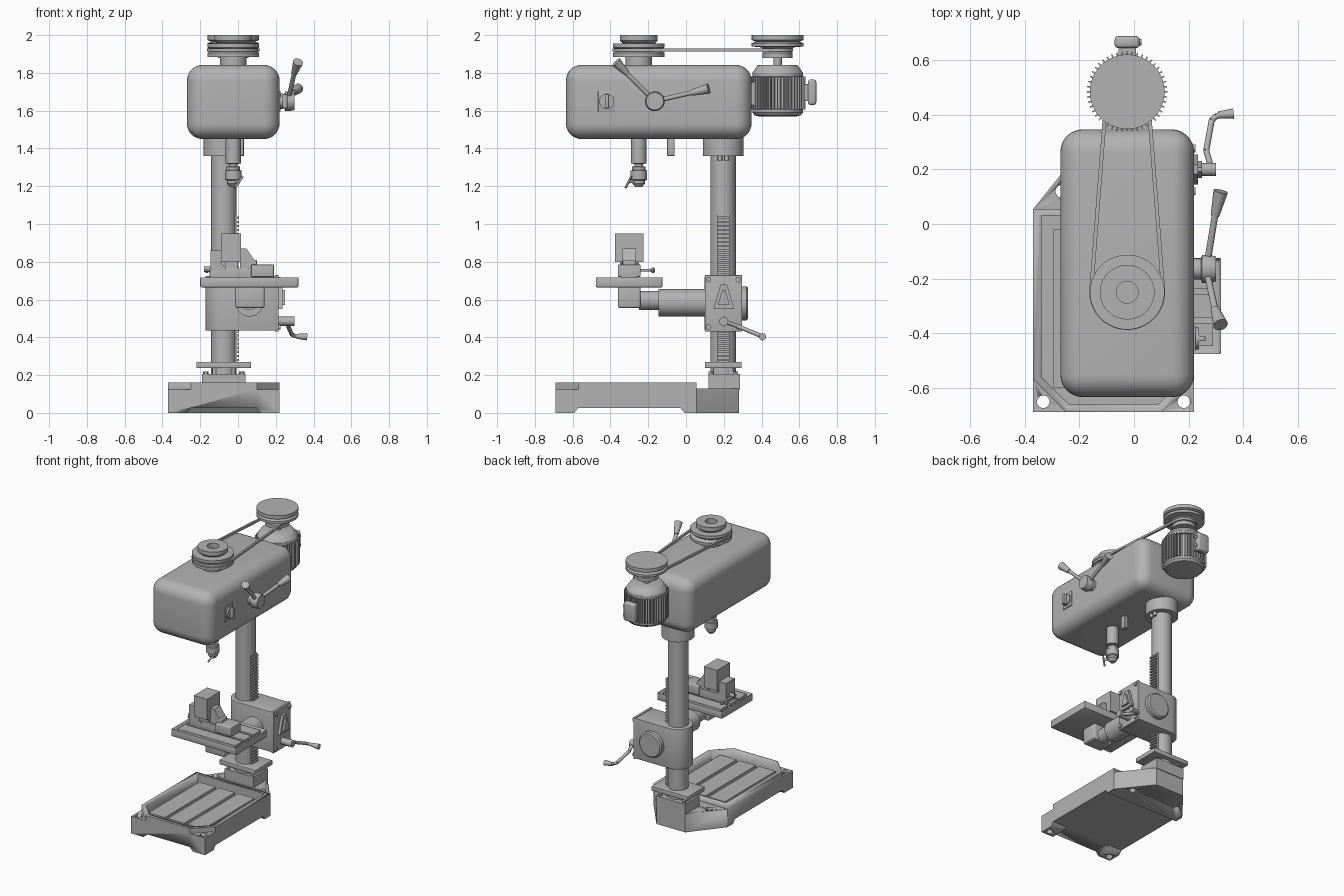
import bpy, bmesh, math
from mathutils import Vector, Matrix

old = bpy.data.objects.get("Cube")
if old:
    bpy.data.objects.remove(old, do_unlink=True)

grey = bpy.data.materials.new("machine grey")
grey.use_nodes = True
grey.diffuse_color = (0.45, 0.45, 0.45, 1)
grey.node_tree.nodes["Principled BSDF"].inputs["Base Color"].default_value = (0.45, 0.45, 0.45, 1)


def finish(name, bm, bevel=0, segments=3):
    """Turn a bmesh into a shaded object, with optional rounded edges."""
    bmesh.ops.recalc_face_normals(bm, faces=bm.faces[:])
    mesh = bpy.data.meshes.new(name)
    bm.to_mesh(mesh)
    bm.free()
    ob = bpy.data.objects.new(name, mesh)
    bpy.context.collection.objects.link(ob)
    mesh.materials.append(grey)
    bpy.ops.object.select_all(action='DESELECT')
    ob.select_set(True)
    bpy.context.view_layer.objects.active = ob
    if bevel:
        mod = ob.modifiers.new("round", 'BEVEL')
        mod.width, mod.segments = bevel, segments
        bpy.ops.object.modifier_apply(modifier=mod.name)
    bpy.ops.object.shade_smooth_by_angle(angle=math.radians(32))
    return ob


def blocks(name, bounds, bevel=0, segments=3, tray=0, pivot=None, copies=1):
    """Boxes in one mesh; tray sinks the top, copies spins them round a pivot."""
    bm = bmesh.new()
    for x0, x1, y0, y1, z0, z1 in bounds:
        place = (Matrix.Translation(((x0 + x1) / 2, (y0 + y1) / 2, (z0 + z1) / 2))
                 @ Matrix.Diagonal((x1 - x0, y1 - y0, z1 - z0, 1)))
        for i in range(copies):
            turn = Matrix.Identity(4)
            if pivot:
                move = Matrix.Translation(pivot)
                turn = move @ Matrix.Rotation(math.tau * i / copies, 4, 'Z') @ move.inverted()
            bmesh.ops.create_cube(bm, size=1, matrix=turn @ place)
    if tray:
        bm.normal_update()
        top = [f for f in bm.faces if f.normal.z > 0.9]
        bmesh.ops.inset_region(bm, faces=top, thickness=0.016)
        bmesh.ops.translate(bm, verts=top[0].verts[:], vec=(0, 0, -tray))
    return finish(name, bm, bevel, segments)


def prism(name, points, low, high, axis='z', bevel=0):
    """Flat outline extruded along one axis."""
    lift = {'x': lambda a, b: (low, a, b), 'y': lambda a, b: (a, low, b),
            'z': lambda a, b: (a, b, low)}[axis]
    bm = bmesh.new()
    face = bm.faces.new([bm.verts.new(lift(a, b)) for a, b in points])
    new = bmesh.ops.extrude_face_region(bm, geom=[face])["geom"]
    step = Vector([(high - low) * (axis == k) for k in 'xyz'])
    bmesh.ops.translate(bm, vec=step, verts=[v for v in new if isinstance(v, bmesh.types.BMVert)])
    return finish(name, bm, bevel)


def lathe(name, profile, origin=(0, 0, 0), direction=(0, 0, 1), steps=40):
    """Profile of (radius, height) turned round an axis."""
    pts = [(0, profile[0][1])] + list(profile) + [(0, profile[-1][1])]
    bm = bmesh.new()
    verts = [bm.verts.new((r, 0, h)) for r, h in pts]
    edges = [bm.edges.new(pair) for pair in zip(verts, verts[1:])]
    bmesh.ops.spin(bm, geom=verts + edges, cent=(0, 0, 0), axis=(0, 0, 1),
                   angle=math.tau, steps=steps)
    bmesh.ops.remove_doubles(bm, verts=bm.verts[:], dist=0.0002)
    bmesh.ops.dissolve_degenerate(bm, edges=bm.edges[:], dist=0.0001)
    turn = Vector(direction).to_track_quat('Z', 'Y').to_matrix().to_4x4()
    bm.transform(Matrix.Translation(origin) @ turn)
    return finish(name, bm)


def rod(name, start, end, r0, r1=None, steps=24):
    d = Vector(end) - Vector(start)
    return lathe(name, [(r0, 0), (r1 or r0, d.length)], start, d, steps)


def cut(target, cutter):
    mod = target.modifiers.new("cut", 'BOOLEAN')
    mod.operation, mod.object, mod.solver = 'DIFFERENCE', cutter, 'EXACT'
    bpy.context.view_layer.objects.active = target
    bpy.ops.object.modifier_apply(modifier=mod.name)
    bpy.data.objects.remove(cutter, do_unlink=True)


def arc(cx, cy, r, a0, a1, n=20):
    angles = [math.radians(a0 + (a1 - a0) * i / n) for i in range(n + 1)]
    return [(cx + r * math.cos(a), cy + r * math.sin(a)) for a in angles]


CX, CY = -0.075, 0.197   # column axis
HX, QY, MY = -0.025, -0.25, 0.485   # head centre, spindle and motor axes

# Base casting: outline, sunken tray, low corners, feet and bolt holes
base = prism("base", [(-.37, -.69), (.22, -.69), (.22, .055), (.04, .28), (-.19, .28), (-.37, .055)], 0, .16)
cut(base, blocks("cutter", [(-1, 1, .055, 1, .13, 1)]))
cut(base, prism("cutter", [(-.34, .03), (-.34, -.56), (-.24, -.66), (.09, -.66), (.19, -.56), (.19, .03)], .085, 1))
for s in (-1, 1):
    cut(base, prism("cutter", [(CX + s * .31, -.70), (CX + s * .165, -.70), (CX + s * .31, -.555)], .124, 1))
    for x, y in ((.258, -.652), (.19, .12)):
        cut(base, rod("cutter", (CX + s * x, y, -1), (CX + s * x, y, 1), .023))
cut(base, prism("cutter", [(-.60, -.01), (-.57, .027), (-.03, .027), (0, -.01)], -1, 1, 'x'))
cut(base, prism("cutter", [(-.28, -.01), (-.25, .027), (.10, .027), (.13, -.01)], -1, -.1, 'y'))
blocks("base_slot_rails", [(CX + x - .065, CX + x + .065, -.60, -.02, .08, .135) for x in (-.155, 0, .155)])

# Column, its foot and the rack
blocks("column_foot", [(CX - .115, CX + .115, .12, .285, .125, .205), (CX - .06, CX + .06, .145, .25, .2, .24)])
blocks("column_flange", [(CX - .145, CX + .145, .10, .295, .237, .27)], .004)
for sx in (-1, 1):
    for sy in (-1, 1):
        x, y = CX + sx * .095, CY + sy * .065
        rod("foot_bolt", (x, y, .2), (x, y, .218), .014, steps=6)
rod("column", (CX, CY, .2), (CX, CY, 1.5), .067, steps=48)
blocks("rack", [(-.04, -.007, .165, .23, .27, 1.05)]
       + [(-.02, .004, .165, .23, .275 + i * .0215, .286 + i * .0215) for i in range(36)])
rod("head_collar", (CX, CY, 1.36), (CX, CY, 1.47), .108, steps=48)
for y in (.18, .215):
    rod("collar_bolt", (.0, y, 1.335), (.0, y, 1.37), .012)

# Sliding bracket with gear cover, bolts and rear boss
prism("bracket", [(.20, .10), (.20, .295)] + arc(CX, CY, .098, 90, 270), .435, .725, bevel=.004)
blocks("bracket_side_plate", [(.195, .215, .10, .297, .43, .73)], .004)
prism("gear_cover", [(.145, .55), (.255, .55), (.217, .68), (.183, .68)], .21, .235, 'x')
prism("gear_cover_face", [(.168, .57), (.232, .57), (.208, .65), (.192, .65)], .23, .25, 'x')
for y in (.12, .277):
    for z in (.455, .705):
        rod("plate_bolt", (.21, y, z), (.225, y, z), .014)
lathe("rear_boss", [(.09, 0), (.09, .028), (.08, .036)], (.06, .293, .58), (0, 1, 0))

# Crank that raises the table
rod("crank_shaft", (.21, .2, .485), (.30, .2, .485), .024)
path = [(.285, .2, .485), (.265, .27, .46), (.285, .38, .415), (.30, .395, .408), (.32, .40, .405)]
for a, b in zip(path, path[1:]):
    rod("crank_arm", a, b, .011)
rod("crank_grip", (.31, .40, .405), (.365, .405, .403), .013, .019)

# Arm and table
rod("table_arm", (.06, -.145, .583), (.06, .11, .583), .073)
rod("arm_nose", (.06, -.25, .595), (.06, -.14, .595), .051)
blocks("table_mount", [(-.015, .14, -.36, -.24, .555, .67)], .012)
blocks("table", [(-.20, .32, -.477, -.125, .665, .72)], .006, 2, tray=.022)
blocks("table_slot_rails", [(-.17, .29, y - .042, y + .042, .69, .716) for y in (-.405, -.301, -.197)])

# Vise and clamped block
blocks("vise_base", [(-.15, .19, -.345, -.255, .71, .765)], .004)
blocks("vise_fixed_jaw", [(.07, .19, -.36, -.24, .72, .785), (.05, .10, -.335, -.265, .74, .81)], .006)
prism("vise_moving_jaw", [(-.145, .75), (-.145, .86), (-.09, .86), (-.09, .79), (-.05, .75)], -.35, -.25, 'y')
prism("clamp_strap", [(.01, .76), (.01, .87), (.045, .87), (.085, .81), (.085, .78), (.04, .76)], -.335, -.265, 'y')
blocks("workpiece", [(-.09, .015, -.375, -.225, .80, .95), (-.07, .0, -.34, -.26, .74, .81)])
rod("vise_screw", (-.18, -.3, .76), (-.1, -.3, .76), .014)
rod("vise_handle", (-.165, -.33, .755), (-.165, -.175, .755), .007)
lathe("vise_handle_knob", [(.008, 0), (.014, .006), (.014, .014), (.008, .02)], (-.165, -.185, .755), (0, 1, 0))

# Head casing, quill, chuck and chuck key
blocks("head_casing", [(-.27, .22, -.635, .347, 1.45, 1.842)], .082, 8)
lathe("quill", [(.04, 1.46), (.04, 1.32), (.022, 1.318), (.022, 1.305), (.036, 1.303), (.036, 1.285),
                (.044, 1.282), (.044, 1.235), (.034, 1.23), (.034, 1.215), (.017, 1.195)], (HX, QY, 0))
key = Vector((HX + .03, QY - .055, 1.222))
rod("chuck_key", (HX, QY, 1.235), key, .008)
rod("chuck_key_bar", key - Vector((.02, .015, .03)), key + Vector((.02, .015, .03)), .006)
blocks("depth_stop", [(.0, .03, -.10, -.06, 1.36, 1.47)], .004)

# Feed handle and switch
lathe("feed_hub", [(.038, .21), (.038, .245), (.052, .25), (.052, .275), (.046, .30)], (0, -.165, 1.65), (1, 0, 0))
for mid, tip in (((.297, -.312, 1.797), (.318, -.37, 1.857)), ((.297, .03, 1.695), (.318, .12, 1.717))):
    rod("feed_spoke", (.265, -.165, 1.65), mid, .012)
    rod("feed_knob", mid, tip, .016, .027)
blocks("switch_plate", [(.21, .226, -.465, -.375, 1.595, 1.705)], .003)
rod("switch_dial", (.22, -.42, 1.65), (.238, -.42, 1.65), .040)
blocks("switch_lever", [(.23, .262, -.43, -.41, 1.612, 1.688)], .004)

# Pulleys
lathe("spindle_pulley", [(.07, 1.83), (.07, 1.885), (.137, 1.885), (.137, 1.905), (.118, 1.92), (.137, 1.935),
                         (.137, 1.955), (.085, 1.957), (.1, 1.972), (.1, 2), (.04, 2), (.04, 1.965)],
      (HX, QY, 0), steps=56)
lathe("motor_pulley", [(.022, 1.82), (.022, 1.878), (.08, 1.88), (.08, 1.905), (.066, 1.92), (.085, 1.935),
                       (.137, 1.94), (.137, 1.957), (.115, 1.965), (.137, 1.974), (.137, 2)], (HX, MY, 0), steps=56)

# Drive belt: loop round both pulleys
bm = bmesh.new()
loops = []
for grow, z in ((0, 1.912), (.014, 1.912), (.014, 1.928), (0, 1.928)):
    pts = arc(HX, QY, .125 + grow, 176, 364) + arc(HX, MY, .068 + grow, 4, 176)
    loops.append([bm.verts.new((x, y, z)) for x, y in pts])
for k in range(4):
    a, b = loops[k], loops[(k + 1) % 4]
    for i in range(len(a)):
        bm.faces.new((a[i - 1], a[i], b[i], b[i - 1]))
finish("belt", bm)

# Motor with cooling fins and terminal box
lathe("motor", [(.10, 1.57), (.122, 1.575), (.134, 1.59), (.134, 1.605), (.126, 1.608), (.126, 1.778), (.134, 1.78),
                (.134, 1.80), (.108, 1.838), (.10, 1.842)], (HX, MY, 0), steps=48)
blocks("motor_fins", [(HX + .118, HX + .148, MY - .0025, MY + .0025, 1.605, 1.782)],
       pivot=(HX, MY, 0), copies=48)
blocks("terminal_neck", [(HX - .032, HX + .032, .60, .65, 1.65, 1.74)])
blocks("terminal_box", [(HX - .046, HX + .046, .645, .69, 1.63, 1.765)], .014)
blocks("motor_mount", [(HX - .08, HX + .08, .33, .40, 1.63, 1.75)])
for z in (1.665, 1.73):
    rod("cable_gland", (HX + .04, .667, z), (HX + .052, .667, z), .012)
